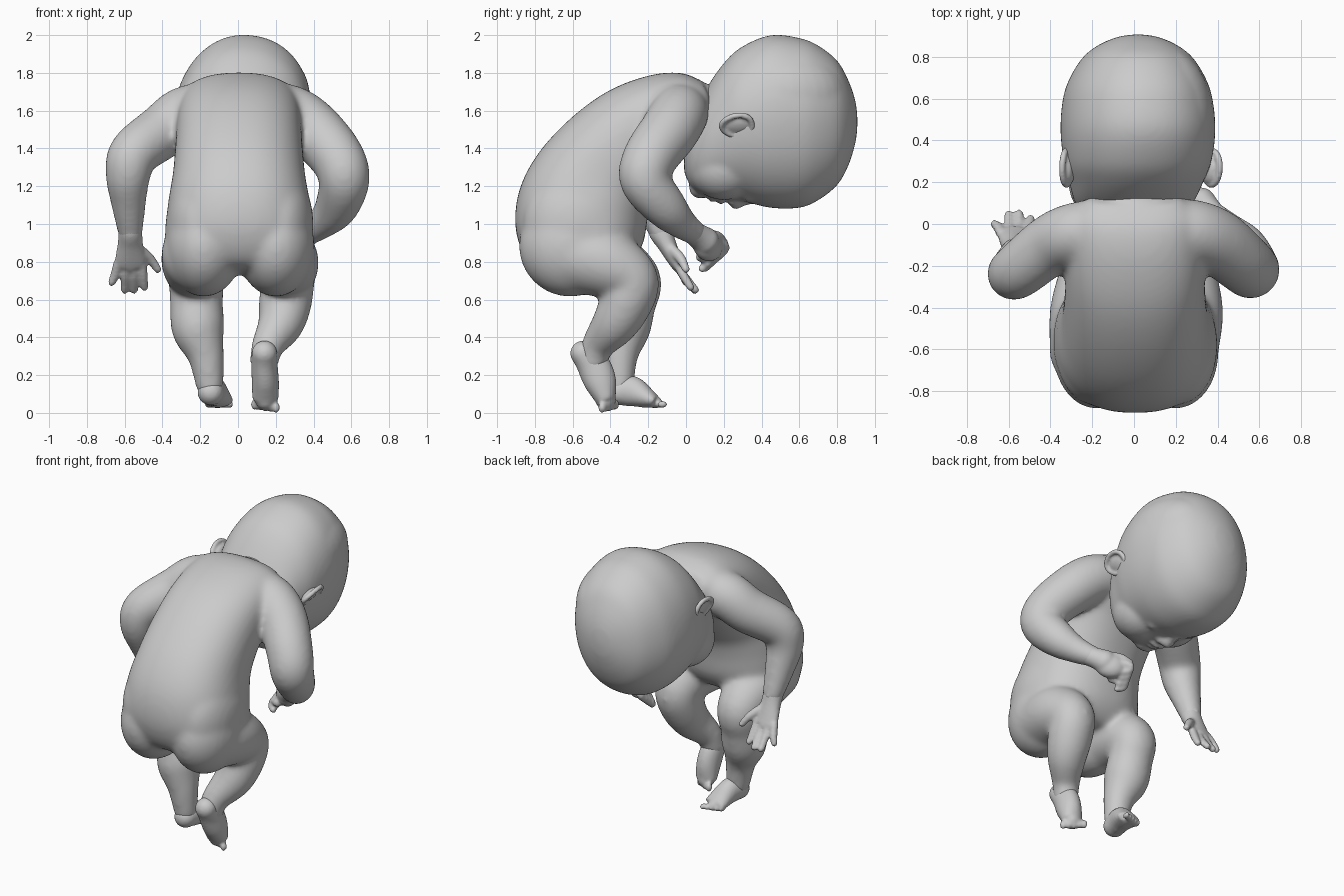
import bpy, bmesh, math
from mathutils import Vector, Matrix, Euler


def catmull(rows, steps=6):
    """Smoothly resample rows of numbers."""
    out = []
    for i in range(len(rows) - 1):
        p0, p1 = rows[max(i - 1, 0)], rows[i]
        p2, p3 = rows[i + 1], rows[min(i + 2, len(rows) - 1)]
        for s in range(steps):
            t = s / steps
            out.append([0.5 * (2 * b + (c - a) * t + (2 * a - 5 * b + 4 * c - d) * t * t
                               + (3 * b - a - 3 * c + d) * t ** 3)
                        for a, b, c, d in zip(p0, p1, p2, p3)])
    out.append(list(rows[-1]))
    return out


def skin(bm, sections, power=2.0, n=32):
    """Closed loft through (centre, u, v) sections."""
    def sp(x):
        return math.copysign(abs(x) ** (2 / power), x)
    rings = []
    for c, u, v in sections:
        rings.append([bm.verts.new(c + u * sp(math.cos(a)) + v * sp(math.sin(a)))
                      for a in (2 * math.pi * k / n for k in range(n))])
    for r, q in zip(rings, rings[1:]):
        for k in range(n):
            bm.faces.new((r[k], r[(k + 1) % n], q[(k + 1) % n], q[k]))
    bm.faces.new(rings[0][::-1])
    bm.faces.new(rings[-1])


def ball(bm, c, r, rot=(0, 0, 0)):
    r = (r, r, r) if isinstance(r, (int, float)) else r
    m = Matrix.Translation(c) @ Euler([math.radians(a) for a in rot]).to_matrix().to_4x4()
    bmesh.ops.create_uvsphere(bm, u_segments=32, v_segments=20, radius=1,
                              matrix=m @ Matrix.Diagonal((*r, 1)))


def tube(bm, pts, ref=(1, 0, 0), n=32):
    """Rounded limb through (x, y, z, r) or (x, y, z, ru, rv) points."""
    rows = catmull([p if len(p) == 5 else (*p, p[3]) for p in pts])
    secs = []
    for i, p in enumerate(rows):
        t = Vector(rows[min(i + 1, len(rows) - 1)][:3]) - Vector(rows[max(i - 1, 0)][:3])
        t.normalize()
        u = Vector(ref)
        u = (u - t * u.dot(t)).normalized()
        secs.append((Vector(p[:3]), u * p[3], t.cross(u) * p[4]))
    skin(bm, secs, n=n)
    for p in (pts[0], pts[-1]):
        ball(bm, p[:3], min(p[3:]))


def finish(name, bm, voxel, smooth):
    bmesh.ops.recalc_face_normals(bm, faces=bm.faces)
    me = bpy.data.meshes.new(name)
    bm.to_mesh(me)
    bm.free()
    ob = bpy.data.objects.new(name, me)
    bpy.context.collection.objects.link(ob)
    rm = ob.modifiers.new("fuse", 'REMESH')
    rm.mode, rm.voxel_size, rm.use_smooth_shade = 'VOXEL', voxel, True
    sm = ob.modifiers.new("soften", 'SMOOTH')
    sm.factor, sm.iterations = 0.5, smooth


# ---------- body ----------
body = bmesh.new()

# torso: back (y, z), front (y, z), half width
torso = [(-.64, .73, -.45, .77, .21), (-.82, .79, -.32, .78, .345), (-.90, .96, -.23, .89, .39),
         (-.885, 1.17, -.20, 1.05, .375), (-.785, 1.37, -.17, 1.15, .35), (-.61, 1.56, -.10, 1.25, .337),
         (-.41, 1.705, -.02, 1.34, .33), (-.20, 1.785, .05, 1.40, .325), (-.03, 1.80, .12, 1.50, .30),
         (.09, 1.755, .15, 1.60, .22)]
secs = []
for by, bz, fy, fz, w in catmull(torso):
    b, f = Vector((0.005, by, bz)), Vector((0.005, fy, fz))
    secs.append(((b + f) / 2, Vector((w, 0, 0)), (b - f) / 2))
skin(body, secs, power=2.3, n=64)
tube(body, [(0, -.05, 1.58, .17), (.01, .1, 1.57, .17), (.02, .22, 1.57, .17)])  # neck

# buttocks and hips
for s in (-1, 1):
    ball(body, (.01 + s * .19, -.615, .88), (.205, .27, .265), (-15, 0, 0))
    ball(body, (.01 + s * .205, -.58, 1.0), (.185, .285, .30), (-10, 0, 0))

# legs
tube(body, [(.20, -.60, .84, .205), (.245, -.42, .79, .185), (.26, -.29, .70, .147),
            (.25, -.32, .58, .14), (.225, -.38, .47, .122), (.16, -.465, .36, .088), (.14, -.49, .28, .078)])
tube(body, [(-.20, -.60, .84, .205), (-.22, -.42, .79, .185), (-.22, -.28, .70, .15),
            (-.22, -.30, .58, .14), (-.21, -.33, .44, .14), (-.17, -.35, .30, .097),
            (-.15, -.35, .15, .075)])

# arms
tube(body, [(.17, -.03, 1.60, .15), (.29, -.04, 1.575, .155), (.405, -.09, 1.49, .155),
            (.525, -.19, 1.35, .145), (.562, -.215, 1.23, .135), (.52, -.11, 1.09, .115),
            (.44, -.02, 1.00, .083), (.37, .05, .95, .065)])
tube(body, [(-.17, -.03, 1.60, .15), (-.29, -.05, 1.575, .15), (-.40, -.10, 1.49, .145),
            (-.55, -.22, 1.375, .133), (-.582, -.235, 1.26, .12), (-.58, -.19, 1.12, .095),
            (-.57, -.13, .96, .068)])
finish("body", body, .016, 16)

# ---------- feet ----------
feet = bmesh.new()
tube(feet, [(.14, -.545, .315, .068), (.14, -.49, .25, .07, .088),
            (.145, -.452, .16, .072, .085), (.145, -.425, .07, .07, .055)])
tube(feet, [(-.145, -.36, .11, .07), (-.13, -.29, .115, .07, .082),
            (-.11, -.21, .08, .075, .056), (-.10, -.16, .057, .078, .033)])
for i in range(5):
    d = (i - 2) * .029
    ball(feet, (.145 + d, -.375 - .017 * i, .028 + .004 * (4 - i)), (.019, .024, .03))
    ball(feet, (-.10 + d, -.125 - .01 * (4 - i), .045), (.018, .028, .02))
finish("feet", feet, .01, 8)

# ---------- hands ----------
hands = bmesh.new()
# closed hand
tube(hands, [(.40, .02, .965, .062), (.36, .06, .94, .065), (.32, .10, .91, .075)])
ball(hands, (.29, .115, .89), (.10, .065, .085), (0, -25, -40))
for i in range(4):
    x, y, z = .24 - .008 * i, .18 - .028 * i, .90 - .025 * i
    tube(hands, [(x + .03, y - .02, z, .026), (x - .03, y + .025, z - .02, .026),
                 (x - .04, y + .015, z - .05, .023), (x - .01, y - .01, z - .06, .022)],
         ref=(0, 1, .3), n=12)
tube(hands, [(.31, .13, .94, .03), (.25, .17, .935, .026), (.20, .20, .905, .022)], ref=(0, 0, 1), n=12)

# open hand
tube(hands, [(-.572, -.145, .99, .062), (-.57, -.13, .95, .063), (-.57, -.10, .89, .068, .05),
             (-.57, -.06, .81, .082, .038), (-.57, -.04, .775, .08, .032)])
for bx, tx, ty, tz in ((-.635, -.668, .0, .69), (-.595, -.60, .045, .65), (-.55, -.55, .05, .65),
                       (-.51, -.495, .025, .665)):
    tube(hands, [(bx, -.045, .79, .026), ((bx + tx) / 2, -.015, .73, .025), (tx, ty, tz, .021)], n=12)
tube(hands, [(-.53, -.08, .87, .03), (-.47, -.03, .82, .027), (-.425, .0, .76, .021)], n=12)
finish("hands", hands, .01, 5)

# ---------- head ----------
head = bmesh.new()
# skull: y, underside z, top z, half width
skull = [(-.01, 1.27, 1.42, .10), (.03, 1.195, 1.54, .215), (.10, 1.145, 1.70, .28), (.20, 1.13, 1.85, .318),
         (.30, 1.12, 1.94, .35), (.45, 1.085, 2.0, .366), (.60, 1.085, 1.985, .353),
         (.70, 1.125, 1.945, .32), (.80, 1.205, 1.865, .257), (.86, 1.31, 1.76, .18),
         (.897, 1.43, 1.65, .09), (.908, 1.52, 1.56, .015)]
skin(head, [(Vector((.02, y, (a + b) / 2)), Vector((w, 0, 0)), Vector((0, 0, (b - a) / 2)))
            for y, a, b, w in catmull(skull, 10)], power=2.15, n=96)
ears = bmesh.new()

# nose, lips, chin
tube(head, [(.02, .37, 1.13, .025), (.02, .31, 1.12, .03), (.02, .265, 1.112, .042)])
ball(head, (.02, .185, 1.128), (.065, .022, .03))
ball(head, (.02, .138, 1.14), (.055, .022, .03))
ball(head, (.02, .075, 1.19), (.09, .06, .06))
for s in (-1, 1):
    x = .02
    ball(head, (x + s * .04, .25, 1.12), (.028, .028, .028))            # nostril wing
    ball(head, (x + s * .13, .325, 1.172), (.065, .038, .035))          # closed eyelid
    ball(head, (x + s * .12, .20, 1.315), (.18, .19, .172))             # cheek
    # ear bowl and rim
    ball(ears, (x + s * .335, .27, 1.575), (.025, .075, .055), (0, s * 25, 0))
    rim = []
    for k in range(11):
        a = 2 * math.pi * k / 10
        rim.append((x + s * (.352 + .03 * math.sin(a)), .27 + .082 * math.cos(a),
                    1.575 + .06 * math.sin(a) * (1 + .2 * math.cos(a)), .016))
    tube(ears, rim, n=12)

# tilt the head sideways, then add the fuller side of the skull
for bm in (head, ears):
    bmesh.ops.rotate(bm, verts=bm.verts, cent=(.02, .4, 1.55),
                     matrix=Matrix.Rotation(math.radians(9), 3, 'Y'))
ball(head, (.14, .50, 1.68), (.24, .35, .25))
finish("head", head, .012, 16)
finish("ears", ears, .008, 4)
